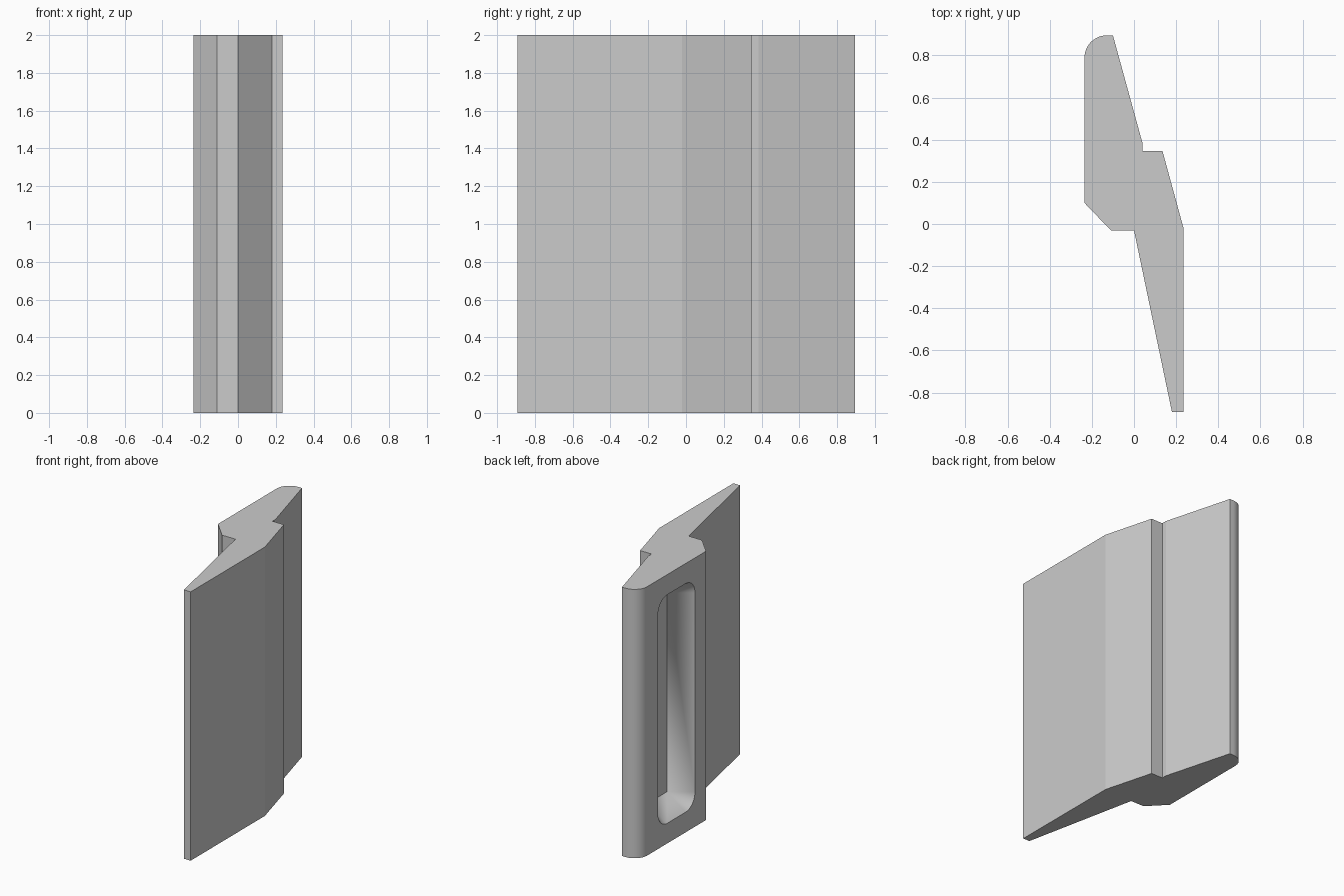
import bpy, bmesh
from math import cos, sin, pi, radians

if "Cube" in bpy.data.objects:
    bpy.data.objects.remove(bpy.data.objects["Cube"])

SEG = 12


def arc(cx, cy, r, start):
    """Quarter circle, counter-clockwise from the start angle."""
    return [(cx + r * cos(start + pi / 2 * i / SEG),
             cy + r * sin(start + pi / 2 * i / SEG)) for i in range(SEG + 1)]


def loft(name, ring_a, ring_b):
    """Closed solid between two matching rings of 3D points."""
    bm = bmesh.new()
    a = [bm.verts.new(p) for p in ring_a]
    b = [bm.verts.new(p) for p in ring_b]
    n = len(a)
    for i in range(n):
        j = (i + 1) % n
        bm.faces.new((a[i], a[j], b[j], b[i]))
    bm.faces.new(a[::-1])
    bm.faces.new(b)
    bmesh.ops.remove_doubles(bm, verts=bm.verts, dist=1e-5)
    bmesh.ops.recalc_face_normals(bm, faces=bm.faces)
    mesh = bpy.data.meshes.new(name)
    bm.to_mesh(mesh)
    bm.free()
    obj = bpy.data.objects.new(name, mesh)
    bpy.context.collection.objects.link(obj)
    return obj


# Extruded stepped panel
profile = [(0.235, -0.892), (0.235, -0.02), (0.135, 0.347), (0.04, 0.347),
           (0.04, 0.385), (-0.10, 0.895)]
profile += arc(-0.13, 0.79, 0.105, pi / 2)
profile += [(-0.235, 0.10), (-0.11, -0.03), (0.0, -0.03), (0.18, -0.892)]
panel = loft("panel", [(x, y, 0) for x, y in profile],
             [(x, y, 2) for x, y in profile])


# Tapered grip pocket: rounded at the opening, sharp-cornered at its floor
def pocket_ring(x, r):
    y0, y1, z0, z1 = 0.34, 0.555, 0.26, 1.74
    corners = [(y1, z1), (y0, z1), (y0, z0), (y1, z0)]
    return [(x, y, z) for k, (cy, cz) in enumerate(corners)
            for y, z in arc(cy, cz, r, k * pi / 2)]


cutter = loft("pocket_cutter", pocket_ring(-0.39, 0.22), pocket_ring(-0.08, 0.0))
cutter.hide_render = True

cut = panel.modifiers.new("pocket", 'BOOLEAN')
cut.operation = 'DIFFERENCE'
cut.solver = 'EXACT'
cut.object = cutter

bpy.context.view_layer.objects.active = panel
panel.select_set(True)
bpy.ops.object.modifier_apply(modifier=cut.name)
bpy.data.objects.remove(cutter)
bpy.ops.object.shade_smooth_by_angle(angle=radians(12))
